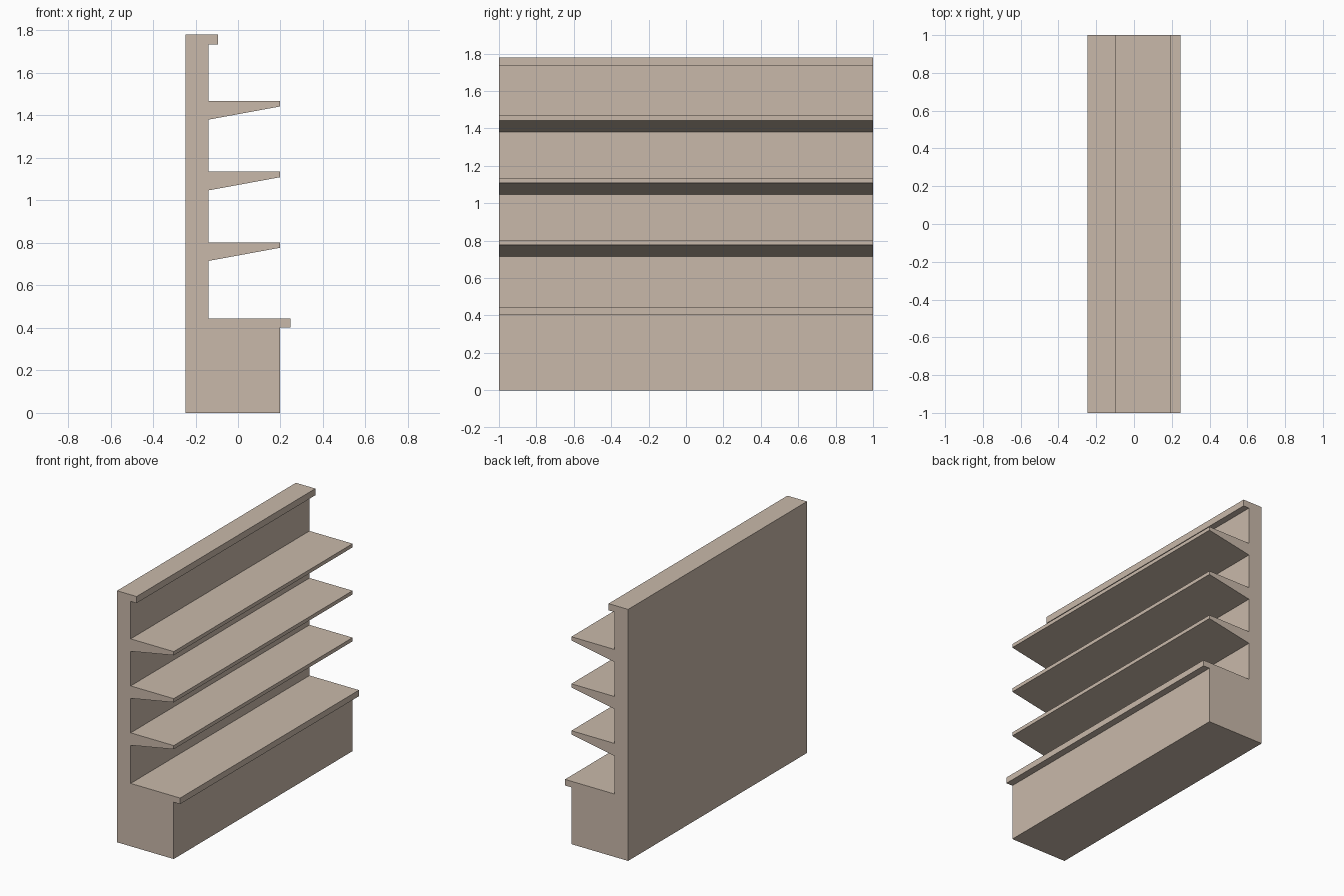
import bpy, bmesh

if "Cube" in bpy.data.objects:
    bpy.data.objects.remove(bpy.data.objects["Cube"])

BACK, PANEL, EDGE, LIP = -0.247, -0.14, 0.197, 0.247
HEIGHT, HALF = 1.78, 1.0

# Side profile (x, z): base cabinet with overhanging counter
profile = [(BACK, 0), (EDGE, 0), (EDGE, 0.402), (LIP, 0.402), (LIP, 0.445), (PANEL, 0.445)]
# Three tapered shelves
for top in (0.803, 1.135, 1.468):
    profile += [(PANEL, top - 0.088), (EDGE, top - 0.026), (EDGE, top), (PANEL, top)]
# Top cap with small front lip
profile += [(PANEL, 1.733), (-0.094, 1.733), (-0.094, HEIGHT), (BACK, HEIGHT)]

# Extrude the profile along the unit's length
bm = bmesh.new()
face = bm.faces.new([bm.verts.new((x, -HALF, z)) for x, z in profile])
ext = bmesh.ops.extrude_face_region(bm, geom=[face], use_keep_orig=True)
bmesh.ops.translate(bm, vec=(0, 2 * HALF, 0),
                    verts=[g for g in ext["geom"] if isinstance(g, bmesh.types.BMVert)])
bmesh.ops.recalc_face_normals(bm, faces=bm.faces[:])

mesh = bpy.data.meshes.new("shelf_unit")
bm.to_mesh(mesh)
bm.free()

mat = bpy.data.materials.new("beige")
mat.diffuse_color = (0.584, 0.485, 0.402, 1)
mat.use_nodes = True
mat.node_tree.nodes["Principled BSDF"].inputs["Base Color"].default_value = mat.diffuse_color
mesh.materials.append(mat)
bpy.context.collection.objects.link(bpy.data.objects.new("shelf_unit", mesh))
